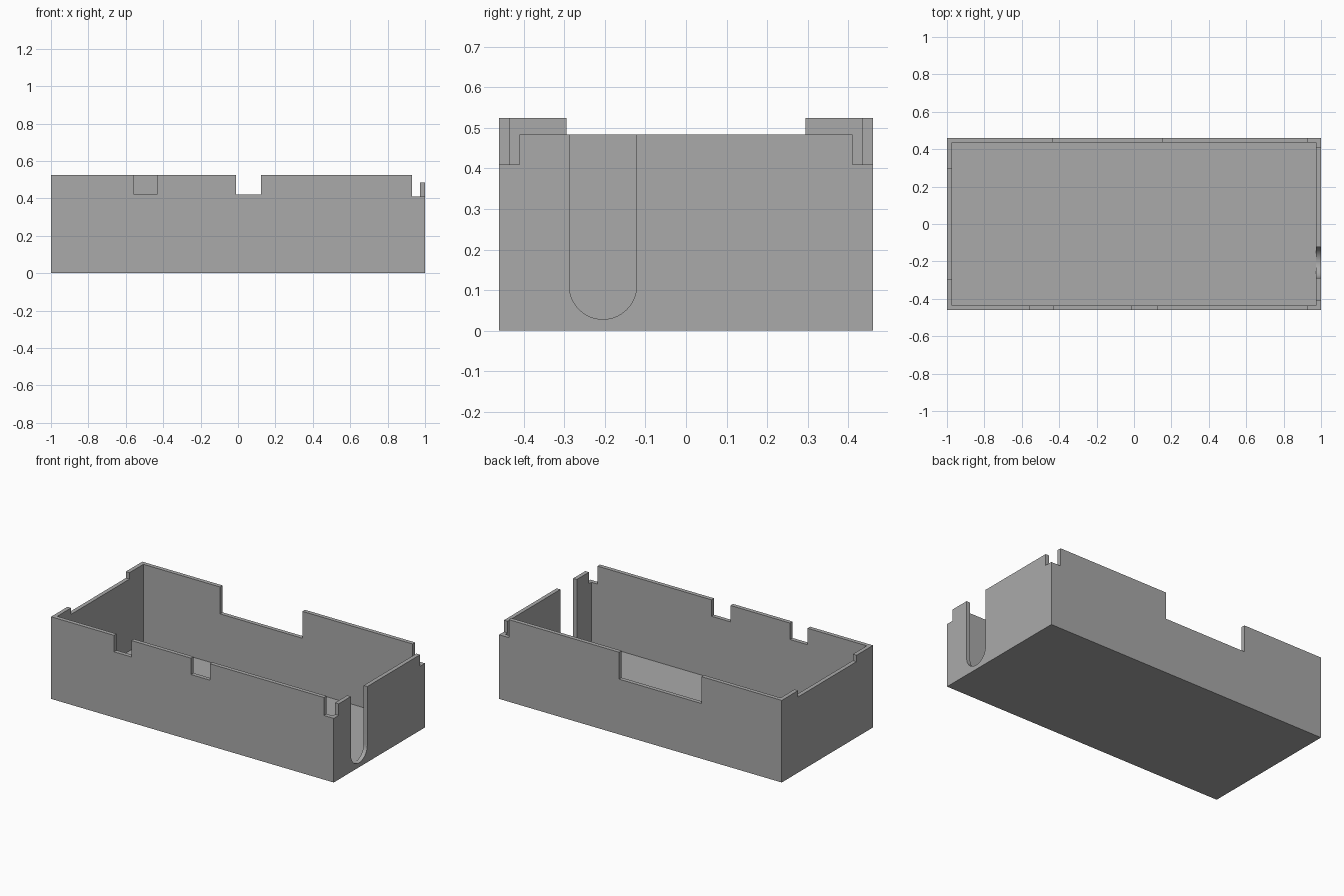
import bpy, bmesh, math

if "Cube" in bpy.data.objects:
    bpy.data.objects.remove(bpy.data.objects["Cube"], do_unlink=True)

HALF_Y, TOP, WALL = 0.461, 0.525, 0.026

grey = bpy.data.materials.new("plain grey")
grey.use_nodes = True
colour = (0.4, 0.4, 0.4, 1)
grey.diffuse_color = colour
grey.node_tree.nodes["Principled BSDF"].inputs["Base Color"].default_value = colour


def prism(name, points, depth):
    """Closed polygon extruded along the vector depth."""
    bm = bmesh.new()
    face = bm.faces.new([bm.verts.new(p) for p in points])
    grown = bmesh.ops.extrude_face_region(bm, geom=[face])["geom"]
    bmesh.ops.translate(bm, vec=depth, verts=[v for v in grown if isinstance(v, bmesh.types.BMVert)])
    bmesh.ops.recalc_face_normals(bm, faces=bm.faces)
    mesh = bpy.data.meshes.new(name)
    bm.to_mesh(mesh)
    bm.free()
    mesh.materials.append(grey)
    obj = bpy.data.objects.new(name, mesh)
    bpy.context.collection.objects.link(obj)
    return obj


def box(name, x0, x1, y0, y1, z0, z1):
    base = [(x0, y0, z0), (x1, y0, z0), (x1, y1, z0), (x0, y1, z0)]
    return prism(name, base, (0, 0, z1 - z0))


def cut(target, cutter):
    cutter.hide_render = True
    mod = target.modifiers.new("cut", "BOOLEAN")
    mod.operation, mod.solver, mod.object = "DIFFERENCE", "EXACT", cutter
    bpy.context.view_layer.objects.active = target
    bpy.ops.object.modifier_apply(modifier=mod.name)
    bpy.data.objects.remove(cutter, do_unlink=True)


# Open tray
tray = box("open_tray", -1, 1, -HALF_Y, HALF_Y, 0, TOP)
inner = HALF_Y - WALL
cut(tray, box("cavity", WALL - 1, 1 - WALL, -inner, inner, 0.025, 1))

# Notches in the front and back walls
for x0, x1 in [(-0.555, -0.432), (-0.01, 0.124)]:
    cut(tray, box("front_notch", x0, x1, -0.6, -0.42, 0.42, 1))
cut(tray, box("back_notch", -0.432, 0.151, 0.42, 0.6, 0.353, 1))

# Lowered rims of the end walls
cut(tray, box("end_rim", -1.1, -0.95, -0.295, 0.295, 0.484, 1))
cut(tray, box("slot_end_rim", 0.95, 1.1, -0.44, 0.44, 0.484, 1))

# Notched corners at the slotted end
for y0, y1 in [(-0.6, -0.411), (0.411, 0.6)]:
    cut(tray, box("corner_notch", 0.931, 1.1, y0, y1, 0.41, 1))

# Round-bottomed cable slot
centre, radius, low = -0.205, 0.083, 0.111
outline = [(0.95, centre - radius, 1)]
for i in range(33):
    a = math.pi * (1 + i / 32)
    outline.append((0.95, centre + radius * math.cos(a), low + radius * math.sin(a)))
outline.append((0.95, centre + radius, 1))
cut(tray, prism("cable_slot", outline, (0.2, 0, 0)))

# Smooth the slot curve, keep edges sharp
bpy.ops.object.select_all(action="DESELECT")
tray.select_set(True)
bpy.context.view_layer.objects.active = tray
bpy.ops.object.shade_smooth_by_angle(angle=math.radians(30))
